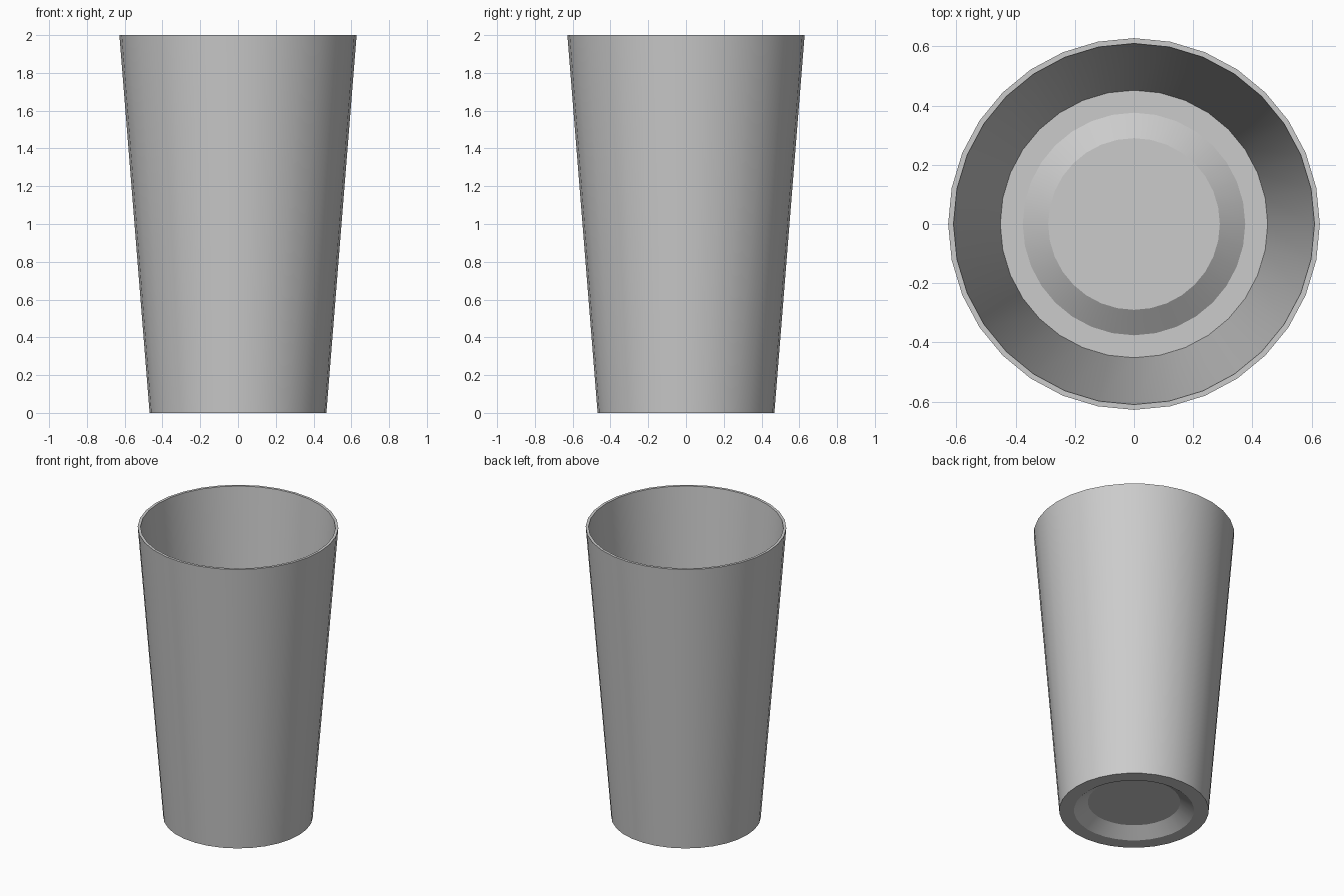
import bpy, bmesh, math

if "Cube" in bpy.data.objects:
    bpy.data.objects.remove(bpy.data.objects["Cube"])

SIDES = 32
# closed half-section (radius, z): underside, outer wall, rim, inner wall, raised floor
PROFILE = [(0.29, 0.06), (0.376, 0.0), (0.468, 0.0), (0.628, 2.0),
           (0.61, 2.0), (0.452, 0.02), (0.376, 0.02), (0.29, 0.08)]

bm = bmesh.new()
rings = []
for r, z in PROFILE:
    rings.append([bm.verts.new((r * math.cos(2 * math.pi * i / SIDES),
                                r * math.sin(2 * math.pi * i / SIDES), z))
                  for i in range(SIDES)])

# walls between neighbouring rings
for a, b in zip(rings, rings[1:]):
    for i in range(SIDES):
        j = (i + 1) % SIDES
        bm.faces.new((a[i], a[j], b[j], b[i]))

# flat discs of the punt, below and above
bm.faces.new(list(reversed(rings[0])))
bm.faces.new(rings[-1])
bmesh.ops.recalc_face_normals(bm, faces=bm.faces[:])

mesh = bpy.data.meshes.new("tumbler")
bm.to_mesh(mesh)
bm.free()
cup = bpy.data.objects.new("tumbler", mesh)
bpy.context.collection.objects.link(cup)

# smooth walls, crisp rim and base edges
bpy.context.view_layer.objects.active = cup
cup.select_set(True)
bpy.ops.object.shade_smooth_by_angle(angle=math.radians(30))
